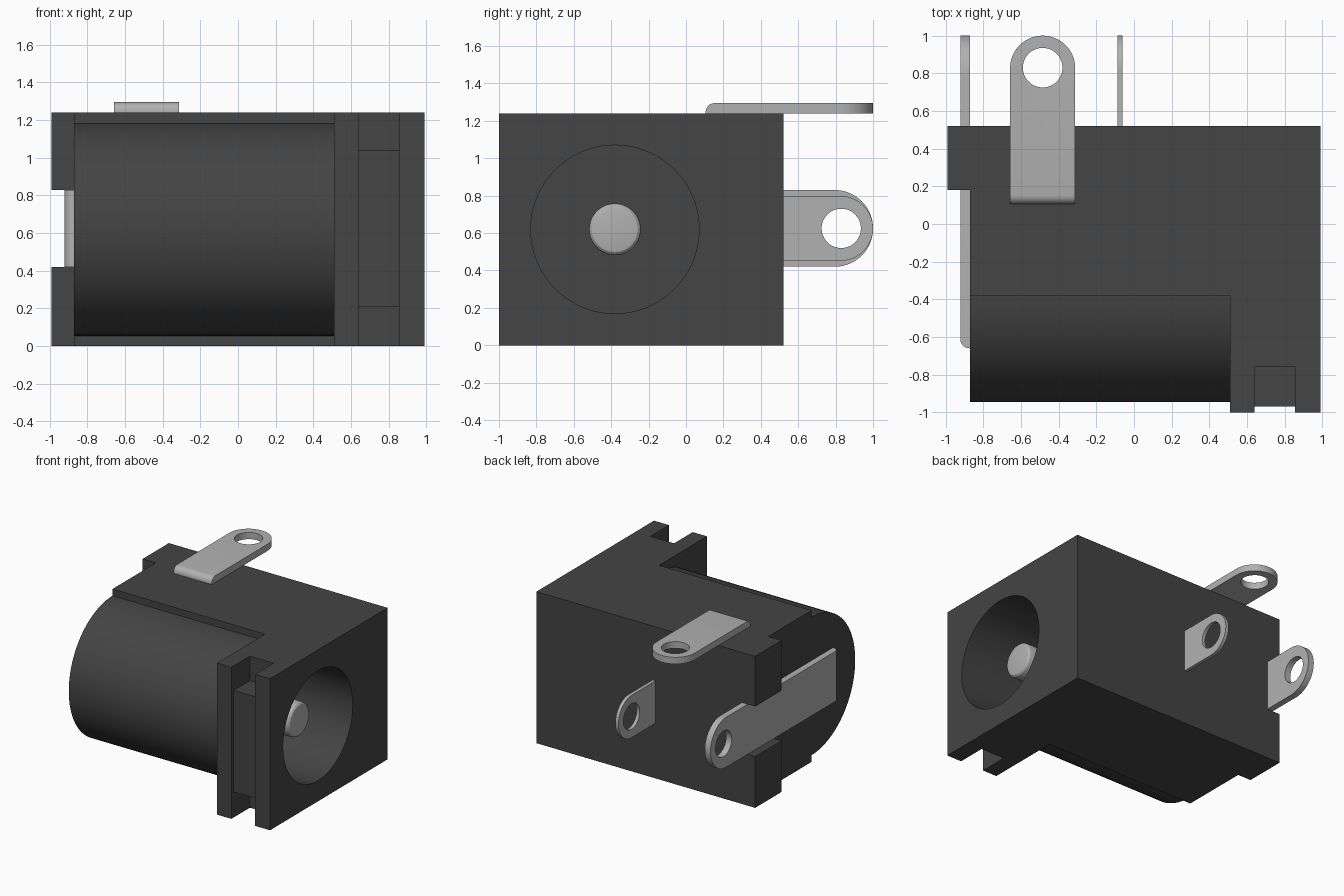
import bpy, bmesh, math
from mathutils import Vector

cube = bpy.data.objects.get("Cube")
if cube:
    bpy.data.objects.remove(cube, do_unlink=True)


def material(name, grey):
    m = bpy.data.materials.new(name)
    m.use_nodes = True
    colour = (grey, grey, grey, 1)
    m.diffuse_color = colour
    m.node_tree.nodes["Principled BSDF"].inputs["Base Color"].default_value = colour
    return m


PLASTIC = material("black plastic", 0.058)
METAL = material("grey metal", 0.44)

BORE_Y, BORE_Z = -0.38, 0.62
HEIGHT = 1.24


def to_axis(axis, a, b, h):
    # Profiles lie in (x, y) and rise along z, or lie in (y, z) and run along x
    return Vector((a, b, h)) if axis == "z" else Vector((h, a, b))


def prism(name, points, lo, hi, axis, mat):
    bm = bmesh.new()
    low = [bm.verts.new(to_axis(axis, a, b, lo)) for a, b in points]
    top = [bm.verts.new(to_axis(axis, a, b, hi)) for a, b in points]
    bm.faces.new(low)
    bm.faces.new(top)
    for i in range(len(points)):
        j = (i + 1) % len(points)
        bm.faces.new((low[i], low[j], top[j], top[i]))
    bmesh.ops.recalc_face_normals(bm, faces=bm.faces)
    mesh = bpy.data.meshes.new(name)
    bm.to_mesh(mesh)
    bm.free()
    mesh.materials.append(mat)
    obj = bpy.data.objects.new(name, mesh)
    bpy.context.collection.objects.link(obj)
    return obj


def circle(a, b, r, n=96):
    return [(a + r * math.cos(math.tau * i / n), b + r * math.sin(math.tau * i / n))
            for i in range(n)]


def box(name, x0, x1, y0, y1, z0, z1):
    return prism(name, [(x0, y0), (x1, y0), (x1, y1), (x0, y1)], z0, z1, "z", PLASTIC)


def select(obj):
    bpy.ops.object.select_all(action="DESELECT")
    obj.select_set(True)
    bpy.context.view_layer.objects.active = obj


def combine(obj, other, operation):
    select(obj)
    mod = obj.modifiers.new("combine", "BOOLEAN")
    mod.operation, mod.solver, mod.object = operation, "EXACT", other
    bpy.ops.object.modifier_apply(modifier=mod.name)
    bpy.data.objects.remove(other, do_unlink=True)


def smooth(obj):
    select(obj)
    bpy.ops.object.shade_smooth_by_angle(angle=math.radians(25))


def round_edges(obj, test, radius, segments):
    bm = bmesh.new()
    bm.from_mesh(obj.data)
    edges = [e for e in bm.edges if all(test(v.co) for v in e.verts)]
    bmesh.ops.bevel(bm, geom=edges, offset=radius, segments=segments,
                    profile=0.5, affect="EDGES")
    bm.to_mesh(obj.data)
    bm.free()


# Housing: plan outline with the mouth flange, its front groove and the rear lugs
plan = [(-0.99, 0.52), (-0.99, 0.18), (-0.87, 0.18), (-0.87, BORE_Y),
        (0.51, BORE_Y), (0.51, -1), (0.64, -1), (0.64, -0.97),
        (0.855, -0.97), (0.855, -1), (0.99, -1), (0.99, 0.52)]
housing = prism("housing", plan, 0, HEIGHT, "z", PLASTIC)
barrel = prism("barrel", circle(BORE_Y, BORE_Z, 0.565), -0.87, 0.58, "x", PLASTIC)
combine(housing, barrel, "UNION")

# Deep notches at both ends of the groove, the terminal channel and the socket
for z0, z1 in ((-0.1, 0.21), (1.04, 1.4)):
    combine(housing, box("notch", 0.64, 0.855, -1.1, -0.76, z0, z1), "DIFFERENCE")
combine(housing, box("channel", -1.1, -0.87, 0.1, 0.6, 0.42, 0.83), "DIFFERENCE")
bore = prism("bore", circle(BORE_Y, BORE_Z, 0.45), -0.7, 1.1, "x", PLASTIC)
combine(housing, bore, "DIFFERENCE")
smooth(housing)

# Centre pin with a rounded tip
TIP = 0.825
pin = prism("centre_pin", circle(BORE_Y, BORE_Z, 0.138, 48), -0.75, TIP, "x", METAL)
round_edges(pin, lambda c: c.x > TIP - 0.001, 0.03, 3)
smooth(pin)


def terminal(name, axis, start, centre, half, lo, hi, bend=None):
    # Flat strip along y with a round end and an eyelet hole
    end = 1 - half
    arc = [math.pi * (i / 32 - 0.5) for i in range(33)]
    outline = [(start, half), (start, -half)]
    outline += [(end + half * math.cos(t), half * math.sin(t)) for t in arc]
    eyelet = circle(0.83, 0, 0.105, 48)

    def place(points):
        if axis == "z":
            return [(centre + w, y) for y, w in points]
        return [(y, centre + w) for y, w in points]

    strip = prism(name, place(outline), lo, hi, axis, METAL)
    if bend is not None:
        k = 2 if axis == "z" else 0
        round_edges(strip, lambda c: c.y < start + 0.001 and abs(c[k] - bend) < 0.001,
                    0.048, 6)
    combine(strip, prism("eyelet", place(eyelet), lo - 0.1, hi + 0.1, axis, METAL),
            "DIFFERENCE")
    smooth(strip)


# Three solder terminals
terminal("top_terminal", "z", 0.105, -0.485, 0.173, HEIGHT, 1.295, bend=1.295)
terminal("end_terminal", "x", -0.66, 0.625, 0.205, -0.922, -0.87, bend=-0.922)
terminal("back_terminal", "x", 0.45, 0.625, 0.173, -0.088, -0.06)
